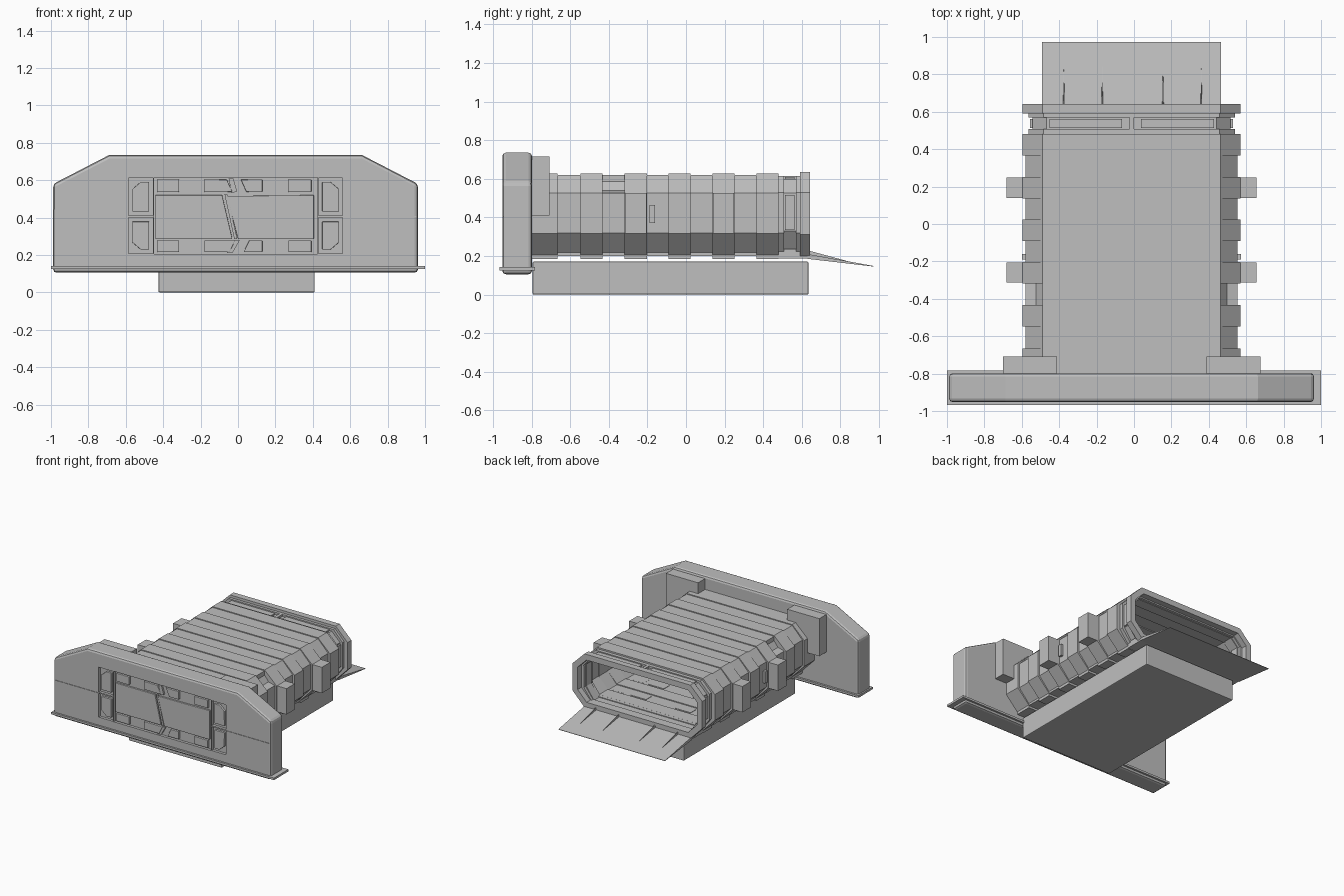
import bpy, bmesh

cube = bpy.data.objects.get("Cube")
if cube:
    bpy.data.objects.remove(cube)

grey = bpy.data.materials.new("hull grey")
grey.use_nodes = True
grey.diffuse_color = (0.52, 0.52, 0.52, 1)
grey.node_tree.nodes["Principled BSDF"].inputs["Base Color"].default_value = (0.52, 0.52, 0.52, 1)
CX = -0.013  # centre line of the tunnel and gate


def finish(name, bm):
    bmesh.ops.recalc_face_normals(bm, faces=bm.faces)
    me = bpy.data.meshes.new(name)
    bm.to_mesh(me)
    bm.free()
    me.materials.append(grey)
    ob = bpy.data.objects.new(name, me)
    bpy.context.collection.objects.link(ob)
    return ob


def add_prism(bm, pts, y0, y1, caps=True):
    """Sweep an x-z outline along y."""
    a = [bm.verts.new((x, y0, z)) for x, z in pts]
    b = [bm.verts.new((x, y1, z)) for x, z in pts]
    for i in range(len(pts)):
        j = (i + 1) % len(pts)
        bm.faces.new((a[i], a[j], b[j], b[i]))
    if caps:
        bm.faces.new(a)
        bm.faces.new(b)


def rect(x0, x1, z0, z1):
    return [(x0, z0), (x1, z0), (x1, z1), (x0, z1)]


def prisms(name, outlines, y0, y1, bevel=0):
    bm = bmesh.new()
    for pts in outlines:
        add_prism(bm, pts, y0, y1)
    ob = finish(name, bm)
    if bevel:
        m = ob.modifiers.new("bevel", "BEVEL")
        m.width, m.segments, m.limit_method = bevel, 2, "ANGLE"
    return ob


def both(half):
    """Mirror half an outline (right side, top to bottom) about the centre line."""
    return [(CX + x, z) for x, z in half] + [(CX - x, z) for x, z in reversed(half)]


def box_pair(name, x0, x1, y0, y1, z0, z1):
    return prisms(name, [rect(CX + x0, CX + x1, z0, z1), rect(CX - x1, CX - x0, z0, z1)], y0, y1)


def tube(name, half, y0, y1, thick=0.04):
    bm = bmesh.new()
    add_prism(bm, both(half), y0, y1, caps=False)
    ob = finish(name, bm)
    # make sure the shell faces outward before it is thickened inward
    me = ob.data
    if sum(p.normal.z * (p.center.z - 0.41) for p in me.polygons) < 0:
        me.flip_normals()
    m = ob.modifiers.new("wall", "SOLIDIFY")
    m.thickness, m.offset = thick, -1
    return ob


# Base slab
prisms("base_slab", [rect(-0.425, 0.41, 0, 0.17)], -0.795, 0.635, 0.006)

# Gate wall with rounded edges
wall = prisms("gate_wall", [both([(0.675, 0.735), (0.975, 0.58), (0.975, 0.105)])], -0.952, -0.798, 0.018)
prisms("gate_sill", [rect(-1, 1, 0.125, 0.142)], -0.967, -0.782)

# Recesses and seam cut into the gate wall
windows = []
for x0, x1, out in ((-0.585, -0.455, -1), (0.43, 0.56, 1)):
    for z0, z1 in ((0.41, 0.612), (0.207, 0.4)):
        windows.append((x0, x1, z0, z1, out))
cutter = prisms("recess_cutter",
                [rect(-0.45, 0.425, 0.205, 0.615)] + [rect(*w[:4]) for w in windows], -1.05, -0.93)
seam = prisms("seam_cutter", [rect(-1.1, -0.59, 0.402, 0.407), rect(0.565, 1.1, 0.402, 0.407)], -1.05, -0.948)
for c in (cutter, seam):
    c.hide_render = True
    c.hide_viewport = True
    m = wall.modifiers.new("cut", "BOOLEAN")
    m.object, m.operation, m.solver = c, "DIFFERENCE", "EXACT"

# Door leaves with a slanted joint
leaves = [[(-0.442, 0.52), (-0.085, 0.52), (-0.03, 0.285), (-0.442, 0.285)],
          [(-0.06, 0.515), (0.405, 0.52), (0.405, 0.285), (0.0, 0.285)]]
prisms("door_leaves", leaves, -0.944, -0.925, 0.003)

# Pads along the top and bottom of the door
pads = []
for z0, z1, lean in ((0.537, 0.603, 0.02), (0.215, 0.278, -0.02)):
    pads += [rect(-0.43, -0.315, z0, z1), rect(0.27, 0.392, z0, z1)]
    mid = -0.04 if lean > 0 else -0.035
    pads.append([(-0.18, z0), (mid + lean / 2, z0), (mid - lean, z1), (-0.18, z1)])
    pads.append([(mid + 0.075 + lean / 2, z0), (0.13, z0), (0.13, z1), (mid + 0.075 - lean, z1)])
prisms("door_pads", pads, -0.948, -0.925, 0.003)

# Slanted joint strip
prisms("door_joint", [[(-0.05, 0.61), (-0.025, 0.61), (-0.005, 0.54), (-0.035, 0.53)],
                      [(-0.072, 0.525), (-0.058, 0.525), (-0.004, 0.285), (-0.02, 0.285)],
                      [(-0.02, 0.28), (0.01, 0.28), (-0.03, 0.21), (-0.06, 0.21)]], -0.946, -0.925)

# Side panels with one cut corner
panels = []
for x0, x1, z0, z1, out in windows:
    mid, w, e = (x0 + x1) / 2, 0.045 * out, 0.022
    pts = [(mid - w, z0 + e), (mid - w, z1 - e), (mid, z1 - e), (mid + w, z1 - 0.06), (mid + w, z0 + e)]
    if z0 < 0.3:
        pts = [(x, z0 + z1 - z) for x, z in pts]
    panels.append(pts)
prisms("side_panels", panels, -0.947, -0.925, 0.003)

# Brackets on the back of the gate that hug the tunnel
hook = [(0.40, 0.715), (0.688, 0.715), (0.688, 0.41), (0.58, 0.41), (0.58, 0.52), (0.475, 0.62), (0.40, 0.62)]
prisms("gate_brackets", [[(CX + s * x, z) for x, z in hook] for s in (1, -1)], -0.8, -0.708)

# Tunnel bands, alternately proud and set back
PROUD = [(0.475, 0.627), (0.582, 0.525), (0.582, 0.315), (0.475, 0.205)]
SLIM = [(0.475, 0.62), (0.566, 0.525), (0.566, 0.32), (0.47, 0.212)]
NOTCHED = [(0.475, 0.62), (0.475, 0.585), (0.51, 0.54), (0.566, 0.525), (0.566, 0.32), (0.47, 0.212)]
edges = [-0.8, -0.665, -0.547, -0.432, -0.318, -0.203, -0.09, 0.024, 0.137, 0.252, 0.366, 0.48]
for i, (y0, y1) in enumerate(zip(edges, edges[1:])):
    proud = i % 2 == 0
    half = PROUD if proud else NOTCHED if i == 3 else SLIM
    tube(f"tunnel_band_{i + 1}", half, y0, y1, 0.03 if i == 3 else 0.045 if proud else 0.03)
    prisms(f"floor_beam_{i + 1}", [rect(CX - 0.475, CX + 0.475, 0.183 if proud else 0.2, 0.235)], y0, y1)
    # Floor tiles inside the tunnel
    shift = 0.1 if proud else 0.2
    tiles = [rect(CX + s * shift - 0.07, CX + s * shift + 0.07, 0.23, 0.243) for s in (-1, 1)]
    tiles += [rect(CX + s * 0.37 - 0.06, CX + s * 0.37 + 0.06, 0.23, 0.24) for s in (-1, 1)]
    prisms(f"floor_tiles_{i + 1}", tiles, y0 + 0.02, y1 - 0.02)

# Blocks and small handles on the tunnel sides
for name, y0, y1 in (("front", -0.313, -0.206), ("rear", 0.14, 0.249)):
    box_pair(f"{name}_side_blocks", 0.56, 0.668, y0, y1, 0.315, 0.525)
box_pair("side_handles", 0.56, 0.585, -0.19, -0.16, 0.37, 0.465)

# Stepped mouth of the tunnel
STEP = [(0.47, 0.615), (0.552, 0.53), (0.552, 0.32), (0.465, 0.21)]
NECK = [(0.455, 0.598), (0.53, 0.525), (0.53, 0.33), (0.45, 0.218)]
LIP = [(0.475, 0.635), (0.582, 0.53), (0.582, 0.31), (0.475, 0.2)]
tube("mouth_step", STEP, 0.48, 0.508)
tube("mouth_neck", NECK, 0.505, 0.572, 0.025)
tube("mouth_collar", STEP, 0.57, 0.594)
tube("mouth_lip", LIP, 0.592, 0.642, 0.05)
prisms("mouth_floor", [rect(CX - 0.475, CX + 0.475, 0.187, 0.235)], 0.48, 0.642)

# Inset panels around the neck
prisms("neck_roof_panels", [rect(CX - 0.44, CX - 0.05, 0.59, 0.61), rect(CX + 0.05, CX + 0.44, 0.59, 0.61)],
       0.514, 0.562)
prisms("neck_roof_tie", [rect(CX - 0.012, CX + 0.012, 0.59, 0.615)], 0.5, 0.58)
box_pair("neck_side_panels", 0.52, 0.543, 0.514, 0.562, 0.335, 0.515)

# Loading ramp: a wedge running down to a thin edge
bm = bmesh.new()
profile = [(0.63, 0.21), (0.972, 0.148), (0.972, 0.145), (0.63, 0.185)]
add_prism(bm, profile, CX + 0.478, CX - 0.478)
for v in bm.verts:  # turn the swept axis from y to x
    v.co.x, v.co.y = v.co.y, v.co.x
finish("loading_ramp", bm)

# Tapered guide rails on the ramp
bm = bmesh.new()
for x in (-0.375, -0.17, 0.155, 0.36):
    foot = [bm.verts.new(p) for p in ((x - 0.005, 0.635, 0.2), (x + 0.005, 0.635, 0.2), (x, 0.86, 0.167))]
    top = [bm.verts.new(p) for p in ((x - 0.003, 0.635, 0.228), (x + 0.003, 0.635, 0.228))]
    bm.faces.new(foot)
    bm.faces.new((foot[0], foot[1], top[1], top[0]))
    bm.faces.new((foot[1], foot[2], top[1]))
    bm.faces.new((foot[2], foot[0], top[0]))
    bm.faces.new((foot[2], top[0], top[1]))
finish("ramp_rails", bm)
